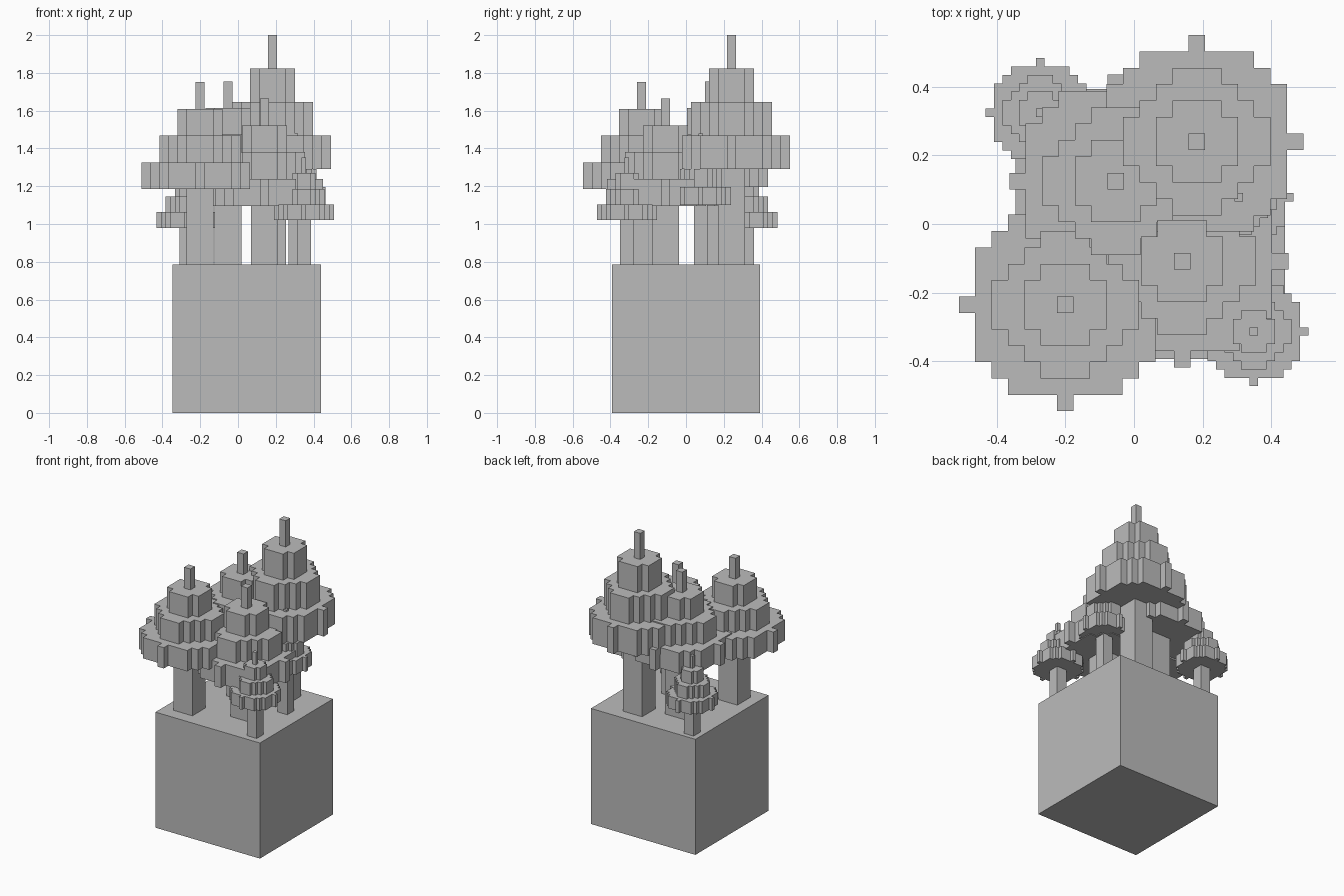
import bpy, bmesh
from mathutils import Vector

cube = bpy.data.objects.get("Cube")
if cube:
    bpy.data.objects.remove(cube, do_unlink=True)

# Single plain colour
grey = bpy.data.materials.new("plain_grey")
grey.diffuse_color = (0.5, 0.5, 0.5, 1)
grey.use_nodes = True
grey.node_tree.nodes["Principled BSDF"].inputs["Base Color"].default_value = (0.5, 0.5, 0.5, 1)


def finish(name, bm, location):
    """Turn a bmesh into a flat shaded object."""
    bmesh.ops.recalc_face_normals(bm, faces=bm.faces)
    mesh = bpy.data.meshes.new(name)
    bm.to_mesh(mesh)
    bm.free()
    mesh.materials.append(grey)
    obj = bpy.data.objects.new(name, mesh)
    obj.location = location
    bpy.context.collection.objects.link(obj)
    return obj


def box(name, x, y, bottom, top, width):
    bm = bmesh.new()
    bmesh.ops.create_cube(bm, size=1)
    bmesh.ops.scale(bm, vec=(width, width, top - bottom), verts=bm.verts)
    return finish(name, bm, (x, y, (bottom + top) / 2))


def stepped_disc(name, x, y, bottom, height, radius, cell):
    """Disc with a stepped outline, made of the square cells within a radius."""
    n = 2 * int(radius) + 1
    bm = bmesh.new()
    bmesh.ops.create_grid(bm, x_segments=n, y_segments=n, size=n * cell / 2)
    outside = [f for f in bm.faces
               if f.calc_center_median().length > (radius + 0.01) * cell]
    bmesh.ops.delete(bm, geom=outside, context='FACES')
    ret = bmesh.ops.extrude_face_region(bm, geom=bm.faces[:])
    top = [v for v in ret["geom"] if isinstance(v, bmesh.types.BMVert)]
    bmesh.ops.translate(bm, vec=Vector((0, 0, height)), verts=top)
    bmesh.ops.dissolve_limit(bm, angle_limit=0.01, verts=bm.verts, edges=bm.edges)
    return finish(name, bm, (x, y, bottom))


GROUND = 0.785
RADII = {"lower": 6, "middle": 4.2, "upper": 2.4}   # in cells


def tree(name, x, y, canopy, layer, cell):
    """Trunk, three shrinking canopy layers and a thin tip."""
    box(name + "_trunk", x, y, GROUND, canopy, 3 * cell)
    z = canopy
    for level, radius in RADII.items():
        stepped_disc(f"{name}_{level}_canopy", x, y, z, layer, radius, cell)
        z += layer
    box(name + "_tip", x, y, z, z + layer, cell)


# Ground block
box("ground_block", 0.047, 0, 0, GROUND, 0.785)

# Large trees
BIG, SMALL = 0.0477, 0.0245
tree("tall_tree", 0.183, 0.24, 1.29, 0.1775, BIG)
tree("front_tree", -0.2, -0.235, 1.185, 0.1415, BIG)
tree("back_tree", -0.053, 0.125, 1.195, 0.14, BIG)
tree("middle_tree", 0.14, -0.108, 1.095, 0.1425, BIG)

# Small trees
tree("small_front_tree", 0.349, -0.313, 1.02, 0.083, SMALL)
tree("small_side_tree", 0.305, 0.078, 1.1, 0.095, SMALL)
tree("small_back_tree", -0.273, 0.324, 0.98, 0.083, SMALL)
